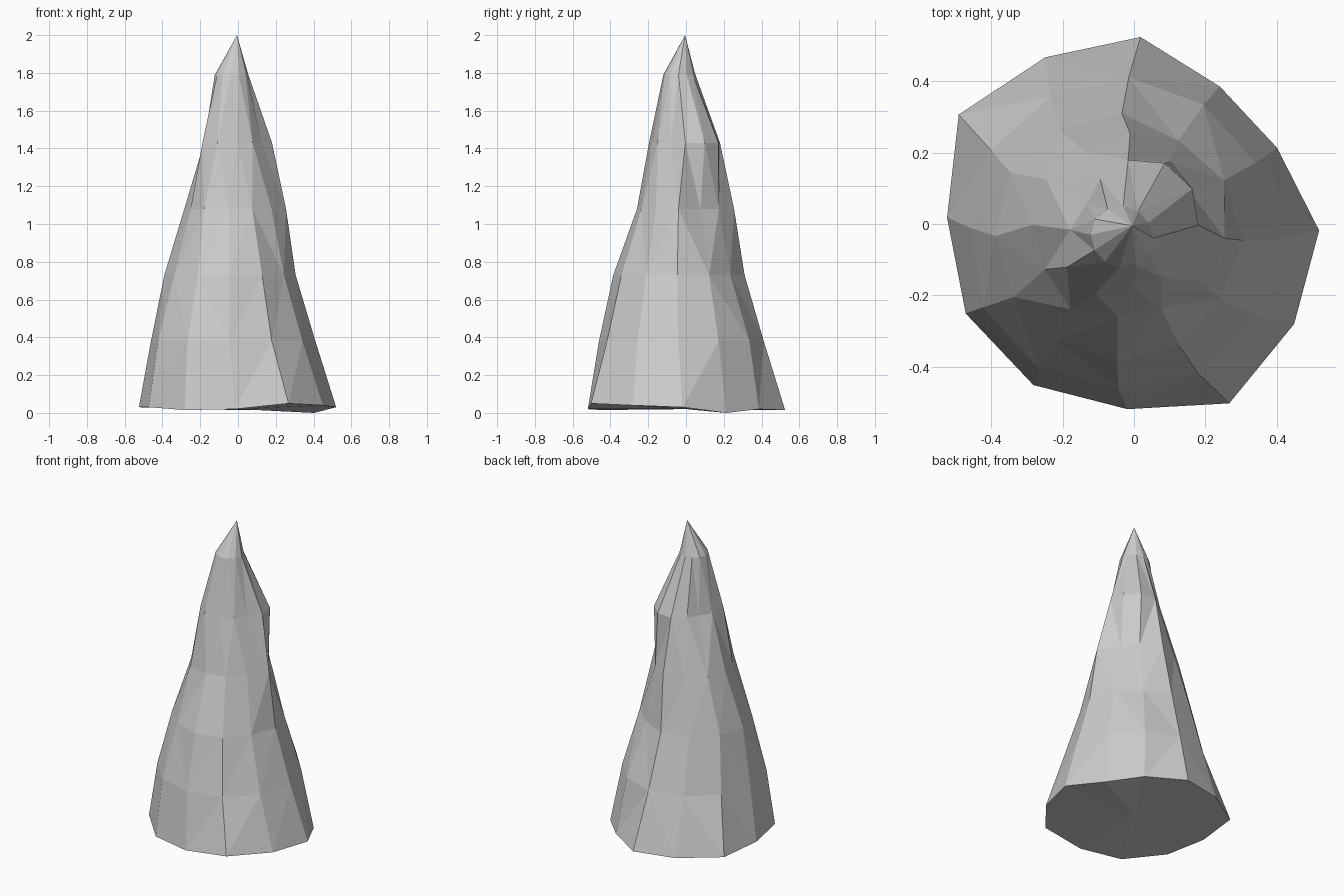
import bpy, bmesh
from math import cos, sin, radians

SIDES = 12
# Each ring: height, centre x, centre y, radius at every 30 degrees
RINGS = [
    (0.00, 0.00, 0.00, [.52, .455, .455, .525, .53, .58, .525, .535, .533, .52, .57, .53]),
    (0.38, -.03, -.025, [.44, .42, .425, .437, .434, .438, .431, .445, .448, .436, .445, .437]),
    (0.73, -.04, -.04, [.345, .335, .32, .35, .35, .36, .35, .34, .335, .345, .345, .33]),
    (1.08, -.03, -.02, [.285, .22, .235, .275, .25, .26, .255, .245, .265, .24, .24, .25]),
    (1.43, -.01, -.01, [.19, .205, .205, .19, .16, .14, .17, .21, .21, .17, .165, .15]),
    (1.79, -.035, -.035, [.09, .085, .085, .085, .085, .09, .088, .085, .085, .085, .088, .09]),
]
TWIST = [-2, -2, -1, -4, 2, -3]
# Uneven foot of the spike
FOOT = [.03, 0, .02, .015, .02, .03, .03, .03, .015, .02, .05, .04]

bm = bmesh.new()
loops = []
for i, (z, cx, cy, radii) in enumerate(RINGS):
    loop = []
    for k, r in enumerate(radii):
        a = radians(360 / SIDES * k + TWIST[i])
        height = FOOT[k] if i == 0 else z
        loop.append(bm.verts.new((cx + r * cos(a), cy + r * sin(a), height)))
    loops.append(loop)

# Walls between rings, then fans to the tip and under the foot
tip = bm.verts.new((-.005, -.005, 2))
under = bm.verts.new((0, 0, .02))
for k in range(SIDES):
    n = (k + 1) % SIDES
    for low, high in zip(loops, loops[1:]):
        bm.faces.new((low[k], low[n], high[n], high[k]))
    bm.faces.new((loops[-1][k], loops[-1][n], tip))
    bm.faces.new((loops[0][n], loops[0][k], under))
bmesh.ops.triangulate(bm, faces=bm.faces[:])

mesh = bpy.data.meshes.new("rock_spike")
bm.to_mesh(mesh)
bm.free()
bpy.context.collection.objects.link(bpy.data.objects.new("rock_spike", mesh))
